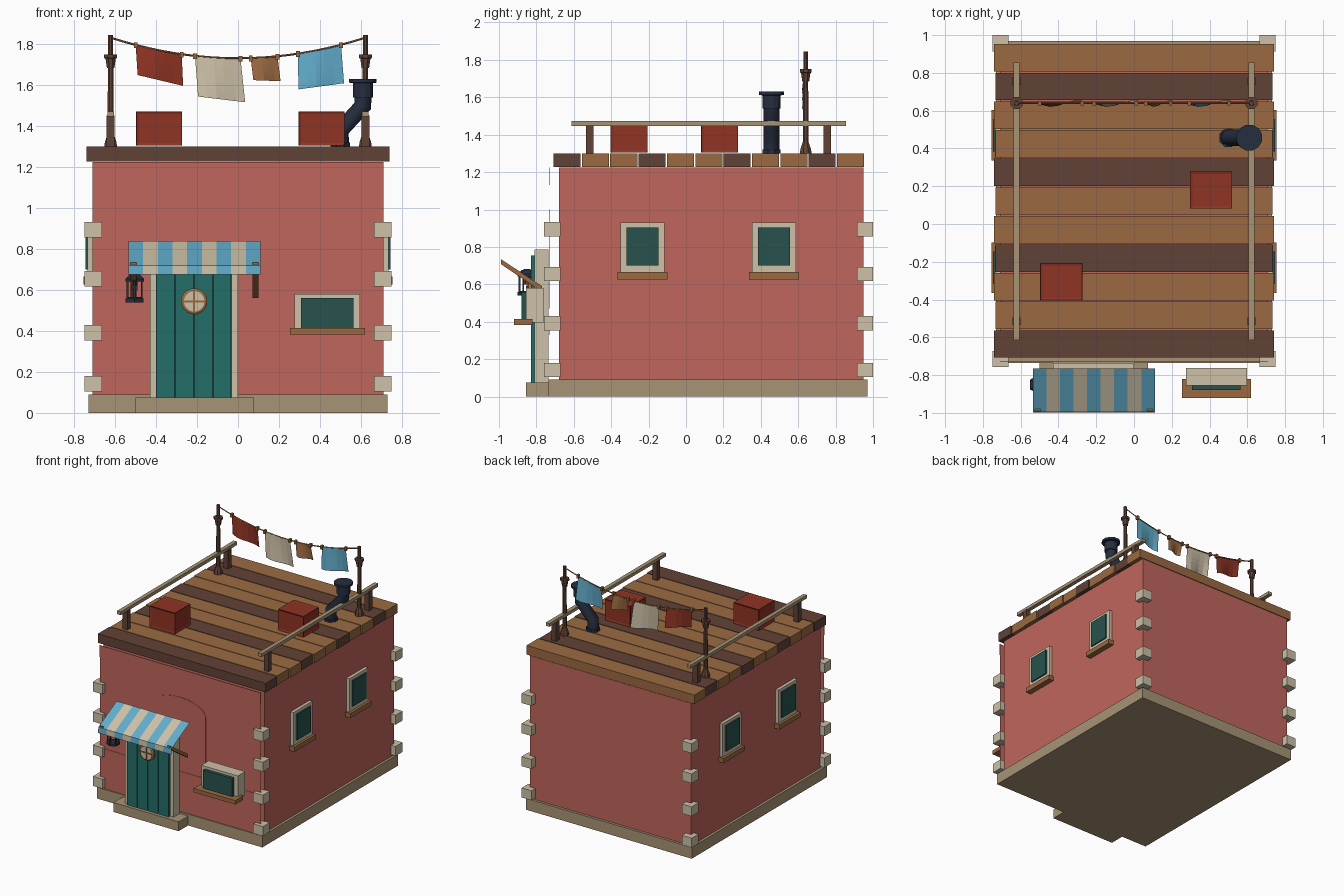
import bpy, bmesh, math
from mathutils import Vector

cube = bpy.data.objects.get("Cube")
if cube:
    bpy.data.objects.remove(cube, do_unlink=True)


def linear(c):
    c /= 255
    return c / 12.92 if c < 0.04 else ((c + 0.055) / 1.055) ** 2.4


def material(name, *rgb):
    m = bpy.data.materials.new(name)
    col = [linear(c) for c in rgb] + [1]
    m.diffuse_color = col
    m.use_nodes = True
    m.node_tree.nodes["Principled BSDF"].inputs["Base Color"].default_value = col
    return m


WALL = material("brick red", 192, 102, 92)
WOOD = material("light wood", 155, 106, 66)
DARK = material("dark wood", 97, 66, 55)
CREAM = material("cream", 205, 193, 168)
TAN = material("tan stone", 168, 148, 118)
TEAL = material("teal paint", 36, 110, 104)
GLASS = material("dark glass", 40, 82, 78)
BLUE = material("sky blue", 98, 172, 202)
RUST = material("rust red", 143, 51, 35)
IRON = material("dark iron", 38, 46, 63)


def finish(name, bm, *mats, solid=True):
    if solid:
        bmesh.ops.recalc_face_normals(bm, faces=bm.faces)
    me = bpy.data.meshes.new(name)
    bm.to_mesh(me)
    bm.free()
    for m in mats:
        me.materials.append(m)
    ob = bpy.data.objects.new(name, me)
    bpy.context.collection.objects.link(ob)
    return ob


def box(name, mat, x, y, z, inset=0):
    """Box from (low, high) pairs, with optional recessed panels."""
    bm = bmesh.new()
    bmesh.ops.create_cube(bm, size=1)
    for v in bm.verts:
        v.co = [r[0] if c < 0 else r[1] for c, r in zip(v.co, (x, y, z))]
    if inset:
        bmesh.ops.inset_individual(bm, faces=bm.faces[:], thickness=inset, depth=-inset / 2)
    return finish(name, bm, mat)


def prism(name, mat, pts, offset):
    """Extrude a flat outline by an offset vector."""
    bm = bmesh.new()
    f = bm.faces.new([bm.verts.new(p) for p in pts])
    ex = bmesh.ops.extrude_face_region(bm, geom=[f])["geom"]
    verts = [g for g in ex if isinstance(g, bmesh.types.BMVert)]
    bmesh.ops.translate(bm, verts=verts, vec=offset)
    return finish(name, bm, mat)


def lathe(name, mat, loc, profile, sides=8, front=False):
    """Turn (radius, height) points around an upright or forward axis."""
    bm = bmesh.new()
    rings = [[bm.verts.new((r * math.cos(a), r * math.sin(a), h))
              for a in (math.tau * (i + 0.5) / sides for i in range(sides))] for r, h in profile]
    for a, b in zip(rings, rings[1:]):
        for i in range(sides):
            j = (i + 1) % sides
            bm.faces.new((a[i], a[j], b[j], b[i]))
    bm.faces.new(rings[0])
    bm.faces.new(rings[-1])
    ob = finish(name, bm, mat)
    ob.location = loc
    if front:
        ob.rotation_euler.x = math.pi / 2
    return ob


def tube(name, mat, pts, radius, res):
    cu = bpy.data.curves.new(name, "CURVE")
    cu.dimensions = "3D"
    cu.bevel_depth, cu.bevel_resolution, cu.use_fill_caps = radius, res, True
    sp = cu.splines.new("POLY")
    sp.points.add(len(pts) - 1)
    for p, co in zip(sp.points, pts):
        p.co = (*co, 1)
    cu.materials.append(mat)
    ob = bpy.data.objects.new(name, cu)
    bpy.context.collection.objects.link(ob)


# Walls, base and doorstep
box("foundation", TAN, (-.73, .73), (-.735, .97), (0, .09))
box("doorstep", TAN, (-.5, .075), (-.855, -.73), (0, .075))
box("walls", WALL, (-.71, .71), (-.68, .95), (.085, 1.225))
FY = -.727
bm = bmesh.new()
bm.faces.new([bm.verts.new((x, FY, z)) for x, z in
              ((-.71, .09), (.71, .09), (.71, 1.225), (-.71, 1.225))])
finish("front_facade", bm, WALL, solid=False)
box("upper_course", WALL, (-.71, .71), (FY - .003, FY), (1.13, 1.225))
box("lower_course", WALL, (-.71, .71), (FY - .003, FY), (.33, .41))
arch = [(-.23, FY, .47), (.225, FY, .47)]
arch += [(.2275 * math.cos(t) - .0025, FY, .9 + .1 * math.sin(t))
         for t in (math.pi * i / 12 for i in range(13))]
prism("arch_panel", WALL, arch, (0, -.003, 0))

# Corner stones
for x in (-.707, .707):
    for y in (-.715, .957):
        for z in (.142, .392, .655, .895):
            box("corner_stone", CREAM, (x - .043, x + .043), (y - .043, y + .043),
                (z - .038, z + .038))

# Roof planks
for i in range(11):
    y = -.708 + .1515 * i
    w = .74 - .006 * (i % 2)
    box("roof_plank", DARK if i % 3 == 0 else WOOD, (-w, w), (y, y + .145), (1.228, 1.3))

# Side windows
for s in (-1, 1):
    for y in (-.232, .47):
        def side(name, mat, reach, half, z):
            box(name, mat, sorted((s * .7, s * reach)), (y - half, y + half), z)
        side("side_window_frame", CREAM, .735, .118, (.665, .93))
        side("side_window_glass", GLASS, .746, .086, (.7, .905))
        side("side_window_sill", WOOD, .755, .133, (.627, .665))

# Front window
box("front_window_frame", CREAM, (.275, .597), (-.855, -.762), (.395, .58))
box("front_window_glass", GLASS, (.308, .565), (-.88, -.85), (.415, .56))
box("front_window_sill", WOOD, (.253, .62), (-.92, -.82), (.383, .415))

# Door
for x in (-.43, -.03):
    box("door_post", CREAM, (x, x + .03), (-.81, -.735), (.075, .785))
box("door_lintel", CREAM, (-.43, 0), (-.81, -.735), (.755, .785))
box("door_backing", GLASS, (-.4, -.03), (-.808, -.735), (.075, .755))
for i in range(4):
    x = -.4 + .0925 * i
    box("door_plank", TEAL, (x + .003, x + .0895), (-.83, -.805), (.075, .755))
PX, PZ = -.214, .545
lathe("porthole_rim", WOOD, (PX, -.825, PZ), ((.064, 0), (.064, .018), (.056, .023)), 24, True)
lathe("porthole_pane", CREAM, (PX, -.84, PZ), ((.05, 0), (.05, .01)), 24, True)
box("porthole_bar", WOOD, (PX - .05, PX + .05), (-.855, -.845), (PZ - .005, PZ + .005))
box("porthole_bar", WOOD, (PX - .005, PX + .005), (-.855, -.845), (PZ - .05, PZ + .05))

# Striped awning with valance and struts
bm = bmesh.new()
rows = [[bm.verts.new((-.535 + .0717 * i, y, z)) for i in range(10)]
        for y, z in ((-.765, .84), (-.995, .72), (-.998, .675))]
for a, b in zip(rows, rows[1:]):
    for i in range(9):
        f = bm.faces.new((a[i], b[i], b[i + 1], a[i + 1]))
        f.material_index = i % 2
finish("awning", bm, BLUE, CREAM, solid=False)
for x in (-.525, .07):
    prism("awning_strut", WOOD, [(x, -.99, .735), (x, -.99, .708), (x, -.77, .56), (x, -.77, .59)],
          (.03, 0, 0))

# Lantern
LX, LY = -.505, -.85
lathe("lantern_cap", IRON, (LX, LY, 0), ((.052, .642), (.052, .655), (.03, .675), (.012, .682)), 6)
lathe("lantern_base", IRON, (LX, LY, 0), ((.05, .54), (.05, .558), (.035, .565)), 6)
lathe("lantern_candle", DARK, (LX, LY, 0), ((.015, .6), (.015, .645)), 6)
for i in range(6):
    a = math.tau * (i + .5) / 6
    lathe("lantern_bar", IRON, (LX + .04 * math.cos(a), LY + .04 * math.sin(a), 0),
          ((.006, .55), (.006, .65)), 4)

# Roof railings and washing-line poles
for s in (-1, 1):
    x = s * .622
    box("rail", TAN, (x - .016, x + .016), (-.613, .855), (1.447, 1.473))
    for y in (-.515, .755):
        box("rail_post", DARK, (x - .02, x + .02), (y - .02, y + .02), (1.3, 1.452))
    lathe("line_pole", DARK, (x, .64, 0),
          ((.034, 1.3), (.03, 1.325), (.017, 1.36), (.013, 1.845)))
    lathe("pole_cup", DARK, (x, .64, 0), ((.02, 1.685), (.027, 1.73), (.034, 1.733), (.034, 1.75)))


# Washing line, pegs and cloths
def sag(x):
    return 1.732 + .1 * (x / .62) ** 2


tube("washing_line", WOOD, [(x / 20 * 1.24 - .62, .64, sag(x / 20 * 1.24 - .62))
                            for x in range(21)], .005, 0)


def cloth(name, mat, left, right, low_left, low_right):
    """Hanging sheet between two pegs with a soft ripple."""
    n = 5
    a, b = Vector((left, 0, sag(left))), Vector((right, 0, sag(right)))
    c, d = Vector((low_left[0], 0, low_left[1])), Vector((low_right[0], 0, low_right[1]))
    bm = bmesh.new()
    grid = []
    for j in range(n + 1):
        v = j / n
        row = []
        for i in range(n + 1):
            u = i / n
            p = a.lerp(b, u).lerp(c.lerp(d, u), v)
            p.y = .638 - v * .018 * math.sin(u * 5 + .4)
            row.append(bm.verts.new(p))
        grid.append(row)
    for r, q in zip(grid, grid[1:]):
        for i in range(n):
            bm.faces.new((r[i], q[i], q[i + 1], r[i + 1]))
    finish(name, bm, mat, solid=False)
    for x in (left, right):
        z = sag(x)
        box("peg", WOOD, (x - .009, x + .009), (.627, .651), (z - .016, z + .012))


cloth("red_cloth", RUST, -.5, -.275, (-.49, 1.65), (-.268, 1.597))
cloth("cream_cloth", CREAM, -.21, .012, (-.195, 1.545), (.035, 1.517))
cloth("brown_cloth", WOOD, .062, .193, (.075, 1.625), (.208, 1.62))
cloth("blue_cloth", BLUE, .293, .503, (.295, 1.58), (.518, 1.61))

# Roof crates
for x, y in ((-.385, -.305), (.408, .18)):
    ob = box("crate", RUST, (x - .115, x + .115), (y - .102, y + .102), (1.302, 1.475), .016)
    bev = ob.modifiers.new("soft_edges", "BEVEL")
    bev.width, bev.segments = .005, 1

# Bent stove pipe
CY = .457
tube("stove_pipe", IRON, [(.5, CY, 1.3), (.5, CY, 1.38), (.61, CY, 1.5), (.61, CY, 1.61)], .043, 2)
lathe("stove_pipe_collar", IRON, (.5, CY, 0), ((.052, 1.3), (.052, 1.32)))
lathe("stove_pipe_cap", IRON, (.61, CY, 0), ((.05, 1.54), (.05, 1.61), (.07, 1.613), (.07, 1.63)), 12)
